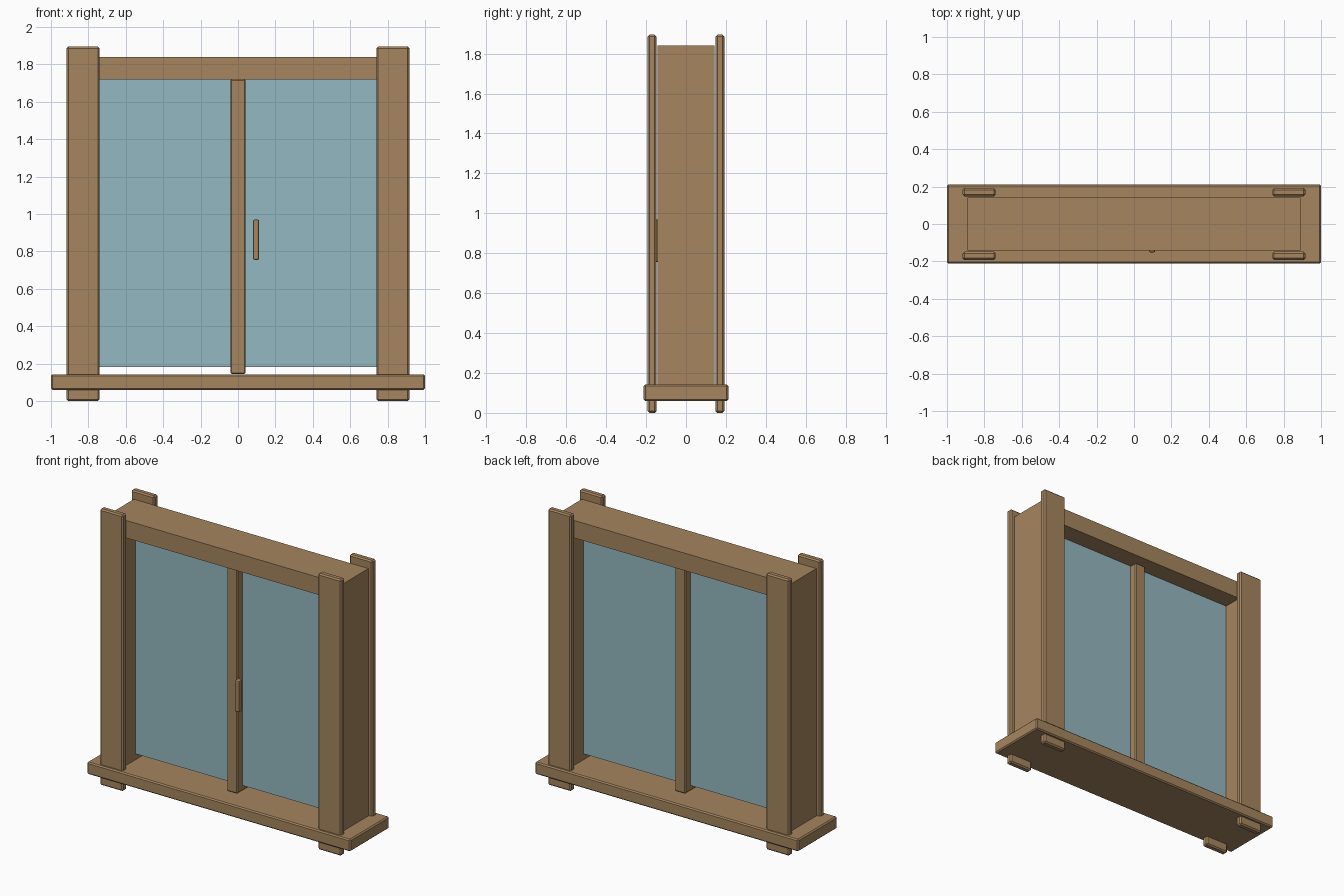
import bpy
import bmesh

cube = bpy.data.objects.get("Cube")
if cube:
    bpy.data.objects.remove(cube, do_unlink=True)


def make_material(name, color):
    mat = bpy.data.materials.new(name)
    mat.use_nodes = True
    mat.diffuse_color = color
    mat.node_tree.nodes["Principled BSDF"].inputs["Base Color"].default_value = color
    return mat


wood = make_material("warm wood", (0.381, 0.235, 0.114, 1))
glass = make_material("blue glass", (0.296, 0.479, 0.533, 1))


def add_object(name, bm, mat, bevel=0, segments=1):
    bmesh.ops.recalc_face_normals(bm, faces=bm.faces)
    mesh = bpy.data.meshes.new(name)
    bm.to_mesh(mesh)
    bm.free()
    mesh.materials.append(mat)
    obj = bpy.data.objects.new(name, mesh)
    bpy.context.collection.objects.link(obj)
    if bevel:
        mod = obj.modifiers.new("Soft edges", "BEVEL")
        mod.width = bevel
        mod.segments = segments
    return obj


def box(name, low, high, mat, bevel=0, segments=1):
    bm = bmesh.new()
    bmesh.ops.create_cube(bm, size=1)
    for v in bm.verts:
        v.co = [b if c > 0 else a for a, b, c in zip(low, high, v.co)]
    return add_object(name, bm, mat, bevel, segments)


# Window sill
box("sill", (-1, -0.212, 0.06), (1, 0.212, 0.143), wood, 0.008)

# Seamless frame: two jambs and a header as one extruded profile
half = [(0.89, 0.14), (0.89, 1.84)]
inner = [(0.77, 1.72), (0.77, 0.14)]
profile = half + [(-x, z) for x, z in reversed(half)]
profile += [(-x, z) for x, z in reversed(inner)] + inner
bm = bmesh.new()
face = bm.faces.new([bm.verts.new((x, -0.142, z)) for x, z in profile])
extruded = bmesh.ops.extrude_face_region(bm, geom=[face])["geom"]
verts = [g for g in extruded if isinstance(g, bmesh.types.BMVert)]
bmesh.ops.translate(bm, vec=(0, 0.284, 0), verts=verts)
add_object("frame", bm, wood)

# Four trim boards passing through the sill
for side, sx in (("left", 1), ("right", -1)):
    for end, sy in (("front", -1), ("back", 1)):
        xs = sorted((0.74 * sx, 0.916 * sx))
        ys = sorted((0.148 * sy, 0.192 * sy))
        box(f"{end}_{side}_trim", (xs[0], ys[0], 0), (xs[1], ys[1], 1.895), wood, 0.009)

# Glass pane with a narrow gap above the sill
box("glass_pane", (-0.77, -0.01, 0.183), (0.77, 0.01, 1.72), glass)

# Centre mullion and pull handle
box("mullion", (-0.04, -0.065, 0.145), (0.04, 0.065, 1.72), wood, 0.006)
box("handle", (0.08, -0.152, 0.755), (0.113, -0.11, 0.97), wood, 0.008, 2)
